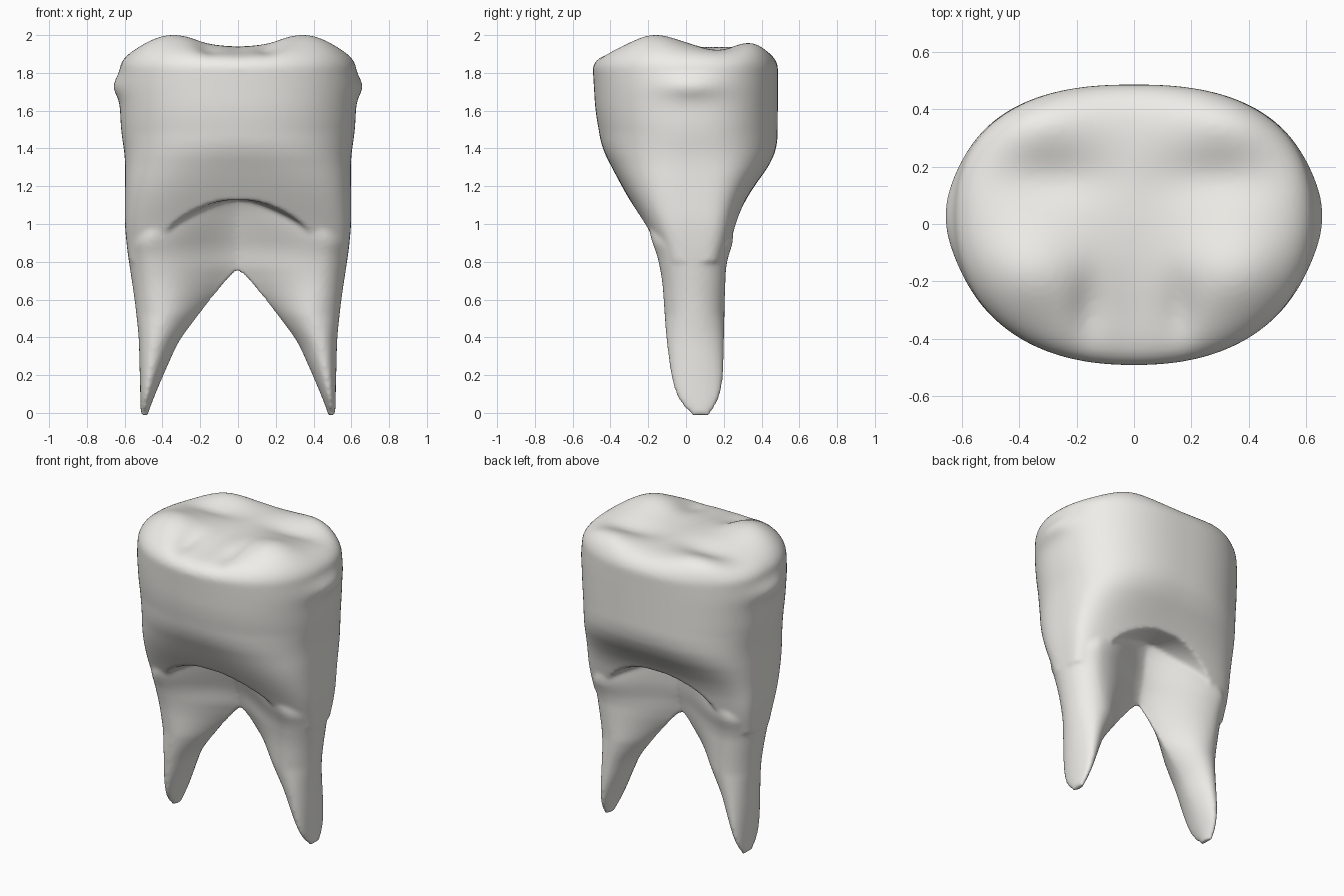
import bpy, bmesh, math

if "Cube" in bpy.data.objects:
    bpy.data.objects.remove(bpy.data.objects["Cube"])

# Silhouette profiles: height -> coordinate
FRONT = [(0, .03), (.03, -.02), (.1, -.055), (.2, -.08), (.4, -.105), (.7, -.125), (.85, -.155), (1, -.225),
         (1.2, -.34), (1.4, -.445), (1.6, -.48), (1.85, -.495)]
BACK = [(0, .125), (.03, .16), (.1, .185), (.2, .198), (.6, .205), (.8, .213), (.9, .25), (1, .27),
        (1.1, .30), (1.2, .36), (1.32, .45), (1.42, .485), (1.85, .487)]
OUTER = [(0, .515), (.2, .52), (.4, .525), (.6, .547), (.85, .585), (1, .60), (1.35, .597),
         (1.5, .62), (1.75, .63), (1.82, .62)]
INNER = [(0, .475), (.07, .45), (.2, .395), (.38, .315), (.53, .2), (.65, .1), (.75, -.01), (1.3, -.03)]


def lerp(tab, z):
    if z <= tab[0][0]:
        return tab[0][1]
    for (a, p), (b, q) in zip(tab, tab[1:]):
        if z <= b:
            return p + (q - p) * (z - a) / (b - a)
    return tab[-1][1]


def prof(tab, z):
    w = min(.05, max(z, 0))
    return sum(lerp(tab, z + w * k / 2) for k in range(-2, 3)) / 5


def step(lo, hi, v):
    t = min(1, max(0, (v - lo) / (hi - lo)))
    return t * t * (3 - 2 * t)


def spow(v, e):
    return math.copysign(abs(v) ** e, v)


def hull(a, z):
    """Point on the crown outline at angle a and height z."""
    f, b, o = prof(FRONT, z), prof(BACK, z), prof(OUTER, z)
    low = 1 - step(.95, 1.5, z)
    n = (2.45 if math.sin(a) > 0 else 2.25) + 1.7 * low
    mid = .02 + .03 * low
    c, s = spow(math.cos(a), 2 / n), spow(math.sin(a), 2 / n)
    y = mid + (b - mid if s > 0 else mid - f) * s
    # small contact bulge on each side
    o += .032 * math.exp(-((y - .03) / .16) ** 2 - ((z - 1.73) / .06) ** 2)
    return o * c, y


def gauss(x, y, cx, cy, sx, sy):
    return math.exp(-((abs(x) - cx) / sx) ** 2 - ((y - cy) / sy) ** 2)


def chewing(x, y):
    """Height of the biting surface: two front and two back cusps."""
    return (1.94 + .066 * gauss(x, y, .36, -.17, .2, .17) + .045 * gauss(x, y, .36, .38, .2, .12)
            - .03 * gauss(x, y, 0, -.38, .2, .2) - .025 * gauss(x, y, .28, .16, .2, .09)
            - .025 * gauss(x, y, .16, -.3, .06, .13))


def loft(bm, rings):
    vs = [[bm.verts.new(p) for p in r] for r in rings]
    n = len(vs[0])
    for a, b in zip(vs, vs[1:]):
        for i in range(n):
            bm.faces.new((a[i], a[(i + 1) % n], b[(i + 1) % n], b[i]))
    bm.faces.new(vs[0][::-1])
    bm.faces.new(vs[-1])


bm = bmesh.new()

# Crown: arched lower lip, side wall, then rounded chewing surface
N, TOP = 160, 1.82
angles = [2 * math.pi * (i + .5) / N for i in range(N)]


def lip(a):
    x = abs(hull(a, 1.0)[0])
    return max(.8, 1.13 - .25 * (x / .45) ** 2.4)


rings = []
for k in (.03, .35, .7):
    ring = []
    for a in angles:
        x, y = hull(a, lip(a))
        ring.append((x * k, .05 + (y - .05) * k, 1.13 + (lip(a) - 1.13) * k))
    rings.append(ring)
for j in range(41):
    ring = []
    for a in angles:
        z = lip(a) + (TOP - lip(a)) * j / 40
        ring.append((*hull(a, z), z))
    rings.append(ring)
for j in range(1, 30):
    r = math.cos(j / 30 * math.pi / 2) ** .8
    ring = []
    for a in angles:
        x, y = (v * r for v in hull(a, TOP))
        ring.append((x, y, TOP + (chewing(x, y) - TOP) * (1 - r ** 7) ** .55))
    rings.append(ring)
loft(bm, rings)

# Roots: teardrop sections, thick outside, thin towards the fork
for side in (1, -1):
    rings = []
    for j in range(61):
        z = -.012 + 1.172 * j / 60
        f, b, o, i = (prof(t, z) for t in (FRONT, BACK, OUTER, INNER))
        o -= .06 * step(.88, 1.05, z)
        mid, peak = (f + b) / 2, o - min(.14, (o - i) * .42)
        web = .5 * max(0, (z - .72) / .42)
        power = .6 + 1.1 * step(.4, .9, z)
        thick = (b - f) / 2 * (1 - .2 * step(.88, 1.1, z))
        ring = []
        for k in range(64):
            a = 2 * math.pi * k / 64
            x = (i + o) / 2 + (o - i) / 2 * math.cos(a)
            if x > peak:
                w = math.sqrt(max(0, 1 - ((x - peak) / (o - peak)) ** 2))
            else:
                u = max(0, (x - i) / (peak - i))
                w = web + (1 - web) * math.sin(u * math.pi / 2) ** power
            w = max(w, .02) * (1 if math.sin(a) >= 0 else -1)
            ring.append((side * x, mid + thick * w, z))
        rings.append(ring)
    loft(bm, rings)

bmesh.ops.recalc_face_normals(bm, faces=bm.faces)
mesh = bpy.data.meshes.new("molar_tooth")
bm.to_mesh(mesh)
bm.free()
tooth = bpy.data.objects.new("molar_tooth", mesh)
bpy.context.collection.objects.link(tooth)

# Pale enamel colour
enamel = bpy.data.materials.new("enamel")
enamel.diffuse_color = (.86, .85, .81, 1)
enamel.use_nodes = True
enamel.node_tree.nodes["Principled BSDF"].inputs["Base Color"].default_value = enamel.diffuse_color
mesh.materials.append(enamel)

# Fuse crown and roots into one smooth skin
fuse = tooth.modifiers.new("fuse", 'REMESH')
fuse.mode = 'VOXEL'
fuse.voxel_size = .012
fuse.use_smooth_shade = True
soft = tooth.modifiers.new("soften", 'SMOOTH')
soft.factor = .5
soft.iterations = 7
